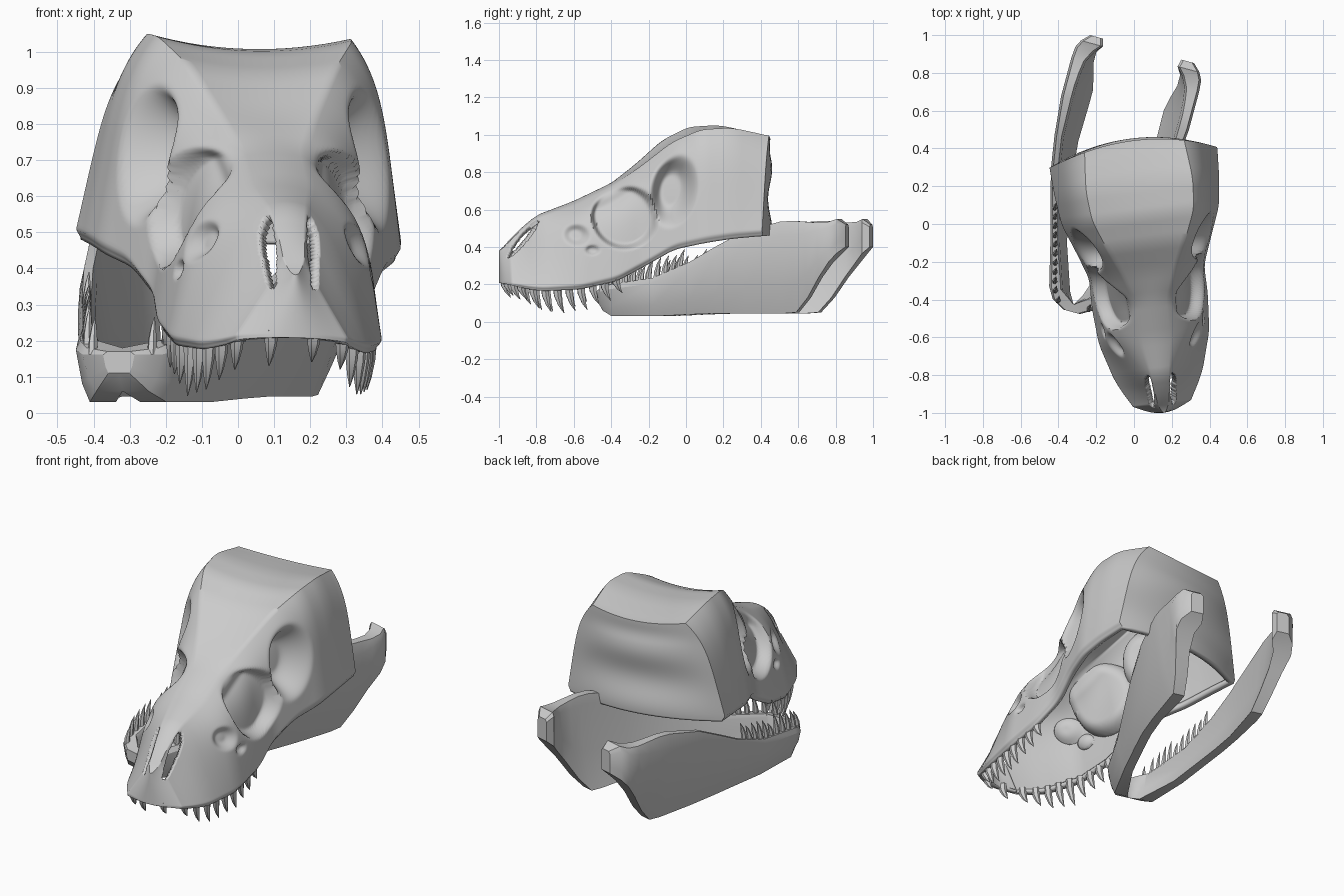
import bpy, bmesh, math, random
from mathutils import Vector

random.seed(4)
old = bpy.data.objects.get("Cube")
if old:
    bpy.data.objects.remove(old)

bone = bpy.data.materials.new("bone_grey")
bone.use_nodes = True
bone.diffuse_color = (0.6, 0.6, 0.6, 1)
bone.node_tree.nodes["Principled BSDF"].inputs["Base Color"].default_value = (0.6, 0.6, 0.6, 1)


def finish(bm, name, loc, rot, angle, thickness=0, mirror=False):
    """Turn a bmesh into a placed, shaded object."""
    bmesh.ops.remove_doubles(bm, verts=bm.verts, dist=0.0005)
    bmesh.ops.recalc_face_normals(bm, faces=bm.faces)
    mesh = bpy.data.meshes.new(name)
    bm.to_mesh(mesh)
    bm.free()
    mesh.materials.append(bone)
    obj = bpy.data.objects.new(name, mesh)
    bpy.context.collection.objects.link(obj)
    obj.location, obj.rotation_euler = loc, rot
    if mirror:
        obj.modifiers.new("mirror", "MIRROR")
    if thickness:
        solid = obj.modifiers.new("bone_thickness", "SOLIDIFY")
        solid.thickness, solid.offset = thickness, -1
    bpy.ops.object.select_all(action="DESELECT")
    obj.select_set(True)
    bpy.context.view_layer.objects.active = obj
    bpy.ops.object.shade_smooth_by_angle(angle=math.radians(angle))


def sample(table, t):
    """Linear interpolation of table rows keyed by their first column."""
    t = min(max(t, table[0][0]), table[-1][0])
    for a, b in zip(table, table[1:]):
        if t <= b[0]:
            f = (t - a[0]) / (b[0] - a[0])
            return [p + (q - p) * f for p, q in zip(a[1:], b[1:])]


def smooth(x):
    x = min(max(x, 0), 1)
    return x * x * (3 - 2 * x)


# ---- cranium: length, lower edge z, half width, ridge half width, ridge z, midline z, side slope
STATIONS = [
    (0, .21, .14, .025, .37, .37, 1), (.05, .2, .16, .03, .43, .43, 1.1),
    (.1, .185, .195, .035, .48, .485, 1.1), (.2, .17, .245, .05, .56, .57, .85),
    (.4, .18, .3, .085, .63, .645, .4), (.6, .225, .315, .085, .73, .74, .35),
    (.75, .305, .31, .14, .84, .83, .35), (.9, .395, .365, .21, .965, .94, .4),
    (1.05, .43, .425, .27, 1.035, 1, .55), (1.2, .455, .445, .285, 1.045, 1.01, .6),
    (1.36, .47, .455, .265, 1.0, .975, .6)]
LENGTH, ROWS, SIDE, TOP = 1.36, 150, 60, 8
SKULL_LOC, SKULL_ROT = (.15, -1, 0), (0, .025, .122)


def section(v):
    """Smoothed station values, with the widths rounded off at the snout tip."""
    rows = [sample(STATIONS, v + d * .012) for d in range(-3, 4)]
    zb, wb, wr, zr, zc, slope = [sum(c) / len(rows) for c in zip(*rows)]
    tip = min(1, v / .05) ** .5
    return zb, wb * tip, wr * tip, zr, zc, slope


def oval(v, z, cv, cz, rv, rz, tilt=0):
    """Distance from an oval's centre, 1 on its outline."""
    c, s = math.cos(tilt), math.sin(tilt)
    dv, dz = v - cv, z - cz
    return math.hypot((dv * c + dz * s) / rv, (dz * c - dv * s) / rz)


def hollow(v, z, s):
    """Depth of the side openings and pits, fading out below the brow ridge."""
    front = oval(v, z, .645, .565, .18, .175, .3)
    orbit = oval(v, z, .9, .71, .125, .21, -.2)
    pit = oval(v, z, .39, .47, .075, .065)
    small = oval(v, z, .47, .39, .045, .03)
    depth = max(.07 * smooth((1 - front) / .2), .12 * smooth((1 - orbit) / .65),
                .035 * smooth((1 - pit) / .7), .02 * smooth((1 - small) / .7))
    return depth * smooth((1 - s) / .2)


def bulge(u, v):
    return .09 * (1 - min(1, abs(u) / .45) ** 2) * smooth((v - 1.1) / .26)


def half_section(v):
    zb, wb, wr, zr, zc, slope = section(v)
    lip = .02 * min(1, v / .1)
    pts = []
    for j in range(SIDE + 1):
        s = j / SIDE
        z = zb + (zr - zb) * s
        u = wr + (wb - wr) * (1 - slope * s - (1 - slope) * s ** 6)
        pts.append((u - hollow(v, z, s) - lip * smooth(1 - s / .06), z))
    for j in range(1, TOP + 1):
        f = 1 - j / TOP
        pts.append((wr * f, zc + (zr - zc) * f * f))
    return pts


bm = bmesh.new()
grid = []
for i in range(ROWS + 1):
    v = LENGTH * (i / ROWS) ** 1.3
    half = half_section(v)
    outline = half + [(-u, z) for u, z in reversed(half[:-1])]
    grid.append([bm.verts.new((u, v + bulge(u, v), z)) for u, z in outline])
for a, b in zip(grid, grid[1:]):
    for j in range(len(a) - 1):
        quad = (a[j], a[j + 1], b[j + 1], b[j])
        mid = sum((q.co for q in quad), Vector()) / 4
        on_side = j < SIDE - 1 or j > SIDE + 2 * TOP
        # nostril slits
        if on_side and oval(mid.y, mid.z, .12, .445, .13, .022, .88) < 1:
            continue
        bm.faces.new(quad)

# rear wall, strung between the two sides of the last section
last = grid[-1]
sag = last[SIDE].co.z - last[SIDE + TOP].co.z
rows = []
for j in range(SIDE):
    l, r = last[j], last[-1 - j]
    row = [l]
    for k in range(1, 2 * TOP):
        f = 1 - k / TOP
        edge = 1 - f * f
        wave = .012 * math.cos((l.co.z - .5) * 19) * edge * smooth((SIDE - j) / 15)
        row.append(bm.verts.new((l.co.x * f, LENGTH + bulge(l.co.x * f, LENGTH) + wave,
                                 l.co.z - sag * edge * (j / SIDE) ** 2)))
    rows.append(row + [r])
rows.append(last[SIDE:SIDE + 2 * TOP + 1])
for a, b in zip(rows, rows[1:]):
    for k in range(2 * TOP):
        bm.faces.new((a[k], a[k + 1], b[k + 1], b[k]))
finish(bm, "cranium", SKULL_LOC, SKULL_ROT, 50, thickness=.032)


# ---- teeth
def add_tooth(bm, base, length, radius, lean):
    """Curved six-sided spike; negative length points down."""
    rings = []
    for t, size in ((-.15, 1), (.3, .85), (.7, .5), (1, .06)):
        c = Vector(base) + Vector((0, lean * t * abs(t), length * t))
        rings.append([bm.verts.new(c + Vector((math.cos(a) * radius * size * .8,
                                               math.sin(a) * radius * size, 0)))
                      for a in (k * math.tau / 6 for k in range(6))])
    for a, b in zip(rings, rings[1:]):
        for k in range(6):
            bm.faces.new((a[k], a[k - 1], b[k - 1], b[k]))
    bm.faces.new(rings[0])
    bm.faces.new(rings[-1])


for side, name in ((1, "left"), (-1, "right")):
    bm = bmesh.new()
    for i in range(10):
        v = .02 + .56 * i / 9
        zb, wb = section(v)[:2]
        size = .09 + .065 * math.exp(-((v - .25) / .13) ** 2) + random.uniform(-.03, .015)
        add_tooth(bm, (side * max(wb - .035, .02), v + .015, zb + .01), -size, .025, .035)
    finish(bm, name + "_upper_teeth", SKULL_LOC, SKULL_ROT, 35)

# ---- lower jaw: length, outer offset, inner offset, lower z, upper z, inward lean
RAMUS = [
    (0, .045, 0, .11, .17, .015), (.04, .115, 0, .06, .18, .04),
    (.1, .15, .075, .03, .2, .04), (.35, .21, .16, .03, .235, .04),
    (.57, .27, .22, .04, .32, .06), (.72, .305, .255, .045, .4, .07),
    (.88, .33, .28, .045, .48, .08), (1.09, .35, .285, .045, .535, .09),
    (1.16, .35, .285, .05, .54, .09), (1.23, .35, .28, .13, .535, .07),
    (1.3, .35, .27, .24, .53, .04), (1.36, .345, .24, .32, .535, .01),
    (1.4, .325, .205, .365, .55, 0), (1.44, .285, .215, .4, .52, 0)]
JAW_LOC, JAW_ROT = (-.33, -.465, 0), (0, 0, -.262)

bm = bmesh.new()
loops = []
for s, out, inn, zb, zt, lean in RAMUS:
    h = zt - zb
    low_in = max(0, inn - lean)
    outline = [(out - .012, zt), (out, zt - .15 * h), (out - lean * .45, zb + .3 * h),
               (out - lean, zb), (low_in, zb), (max(0, inn - lean * .3), zb + .4 * h),
               (inn, zt - .1 * h), (min(inn + .012, out - .02) if inn else 0, zt)]
    loops.append([bm.verts.new((x, s, z)) for x, z in outline])
for a, b in zip(loops, loops[1:]):
    for k in range(len(a)):
        quad = (a[k], a[k - 1], b[k - 1], b[k])
        # the two halves join at the chin
        if max(q.co.x for q in quad) > 0:
            bm.faces.new(quad)
bm.faces.new(loops[0])
bm.faces.new(loops[-1])
finish(bm, "lower_jaw", JAW_LOC, JAW_ROT, 30, mirror=True)

bm = bmesh.new()
for i in range(11):
    s = .04 + .47 * i / 10
    out, inn, zb, zt, lean = sample(RAMUS, s)
    add_tooth(bm, (max((out + inn) / 2, out - .03), s, zt - .005),
              .1 + random.uniform(-.025, .025), .018, .025)
finish(bm, "lower_teeth", JAW_LOC, JAW_ROT, 35, mirror=True)
